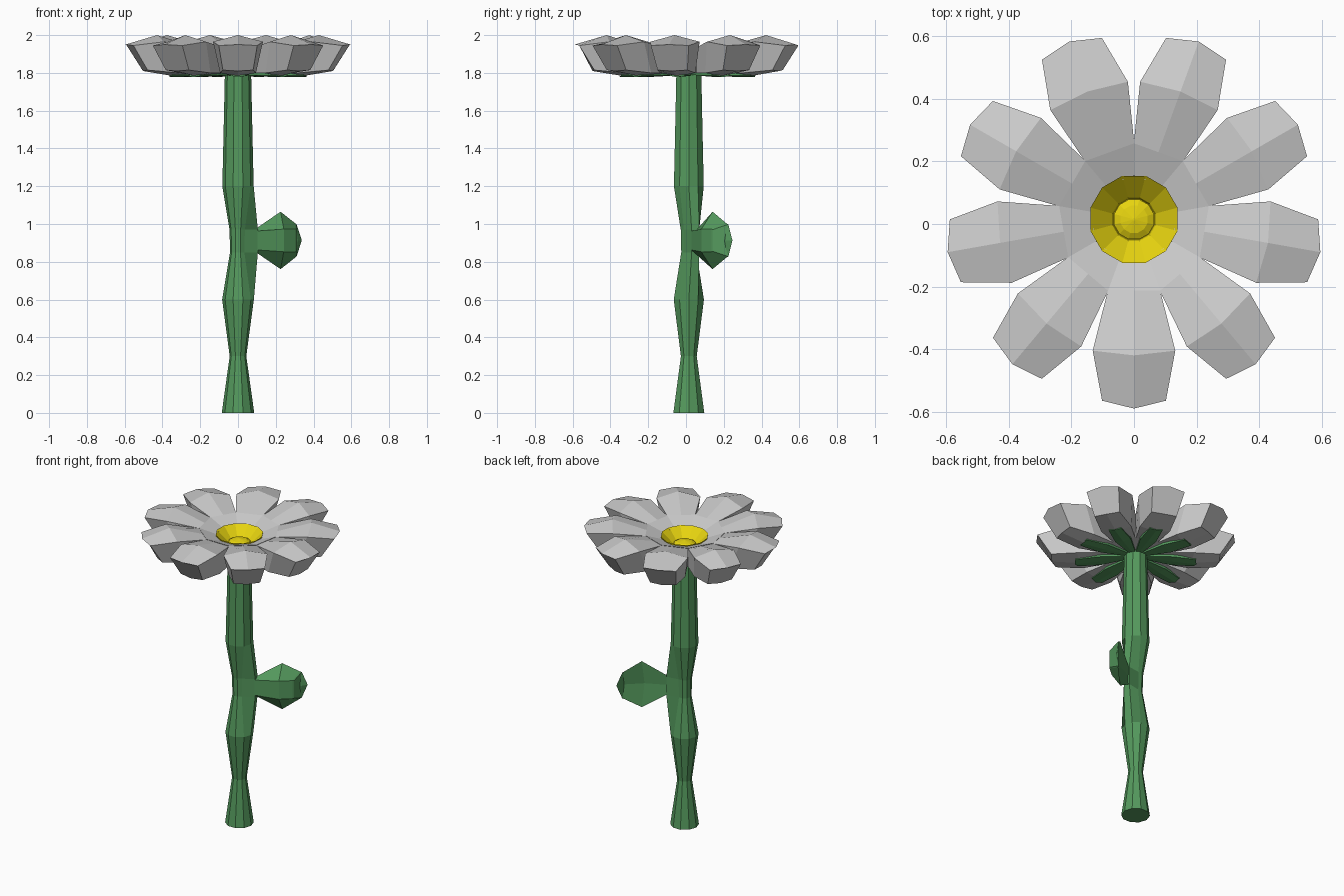
import bpy, bmesh
from math import sin, cos, pi, radians
from mathutils import Matrix, Vector

if "Cube" in bpy.data.objects:
    bpy.data.objects.remove(bpy.data.objects["Cube"])

CY = 0.015  # flower axis offset in y


def material(name, rgb):
    m = bpy.data.materials.new(name)
    m.diffuse_color = (*rgb, 1)
    m.use_nodes = True
    m.node_tree.nodes["Principled BSDF"].inputs["Base Color"].default_value = m.diffuse_color
    return m


green = material("green", (0.09, 0.32, 0.11))
yellow = material("yellow", (0.8, 0.66, 0.005))


def skin(name, rings, mat=None, cap_start=True, cap_end=True):
    """Bridge equal-sized rings of points into a flat-faced solid."""
    bm = bmesh.new()
    rows = [[bm.verts.new(p) for p in ring] for ring in rings]
    n = len(rows[0])
    for a, b in zip(rows, rows[1:]):
        for i in range(n):
            j = (i + 1) % n
            bm.faces.new((a[i], a[j], b[j], b[i]))
    if cap_start:
        bm.faces.new(rows[0][::-1])
    if cap_end:
        bm.faces.new(rows[-1])
    bmesh.ops.recalc_face_normals(bm, faces=bm.faces)
    me = bpy.data.meshes.new(name)
    bm.to_mesh(me)
    bm.free()
    ob = bpy.data.objects.new(name, me)
    bpy.context.collection.objects.link(ob)
    if mat:
        me.materials.append(mat)
    return ob


def circle(r, z, n, phase=0.0):
    return [Vector((r * cos(phase + 2 * pi * i / n), CY + r * sin(phase + 2 * pi * i / n), z))
            for i in range(n)]


def blade(top_mid, top_edge, low_edge, low_mid):
    """Six-point mirrored section; each point is (along, half width, height)."""
    t, e, l, m = top_mid, top_edge, low_edge, low_mid
    return [Vector(p) for p in ((t[0], 0, t[1]), e, l, (m[0], 0, m[1]),
                                (l[0], -l[1], l[2]), (e[0], -e[1], e[2]))]


# Stem, pinched at two heights, with a node pushed out towards the leaf
profile = [(0, .086), (.3, .044), (.6, .084), (.85, .042), (.97, .045),
           (1.2, .083), (1.5, .076), (1.82, .069)]
rings = [circle(r, z, 10) for z, r in profile]
for k in (3, 4):
    rings[k][0].x, rings[k][0].y = .105, .03
    rings[k][1].x, rings[k][1].y = .095, .07
skin("stem", rings, green)

# Cupped leaf on the node: local x = outward, y = vertical half width, z = thickness
leaf_rows = [
    blade((0, .012), (0, .055, .012), (0, .05, -.02), (0, -.02)),
    blade((.15, .0), (.165, .152, .015), (.15, .06, -.045), (.15, -.045)),
    blade((.28, .03), (.27, .09, .04), (.23, .06, -.03), (.23, -.03)),
    blade((.315, .05), (.28, .085, .045), (.24, .058, -.025), (.24, -.025)),
]
a = radians(30)
out, up, thick = Vector((cos(a), sin(a), 0)), Vector((0, 0, 1)), Vector((-sin(a), cos(a), 0))
origin = Vector((.09, .045, .913))
skin("leaf", [[origin + out * p.x + up * p.y + thick * p.z for p in row] for row in leaf_rows], green)

# Petals with a green sepal below each
petal_rows = [
    blade((.225, 1.935), (.225, .083, 1.935), (.2, .07, 1.80), (.2, 1.80)),
    blade((.435, 2.0), (.42, .132, 1.965), (.34, .095, 1.80), (.34, 1.782)),
    blade((.605, 1.95), (.58, .102, 1.945), (.50, .08, 1.815), (.51, 1.81)),
]
sepal_rows = [
    blade((.05, 1.83), (.05, .018, 1.83), (.05, .018, 1.79), (.05, 1.79)),
    blade((.22, 1.82), (.22, .05, 1.82), (.22, .05, 1.785), (.22, 1.78)),
    blade((.36, 1.80), (.36, .04, 1.80), (.36, .04, 1.785), (.37, 1.777)),
]
for k in range(9):
    turn = Matrix.Translation((0, CY, 0)) @ Matrix.Rotation(radians(-90 + 40 * k), 4, 'Z')
    for name, rows, mat in (("petal", petal_rows, None), ("sepal", sepal_rows, green)):
        skin(f"{name}_{k + 1}", [[turn @ p for p in row] for row in rows], mat)

# Nine-sided collar joining the petals around the centre
skin("petal_collar", [circle(r, z, 9, pi / 2) for r, z in
                      ((.13, 1.83), (.14, 1.902), (.243, 1.938), (.215, 1.80), (.05, 1.80))],
     cap_start=False)

# Yellow bowl and domed button
skin("flower_bowl", [circle(r, z, 12, pi / 12) for r, z in
                     ((.135, 1.83), (.144, 1.912), (.072, 1.845), (.066, 1.825))], yellow)
skin("flower_button", [circle(r, z, 12, pi / 12) for r, z in
                       ((.066, 1.825), (.066, 1.86), (.045, 1.872), (.004, 1.88))], yellow)
